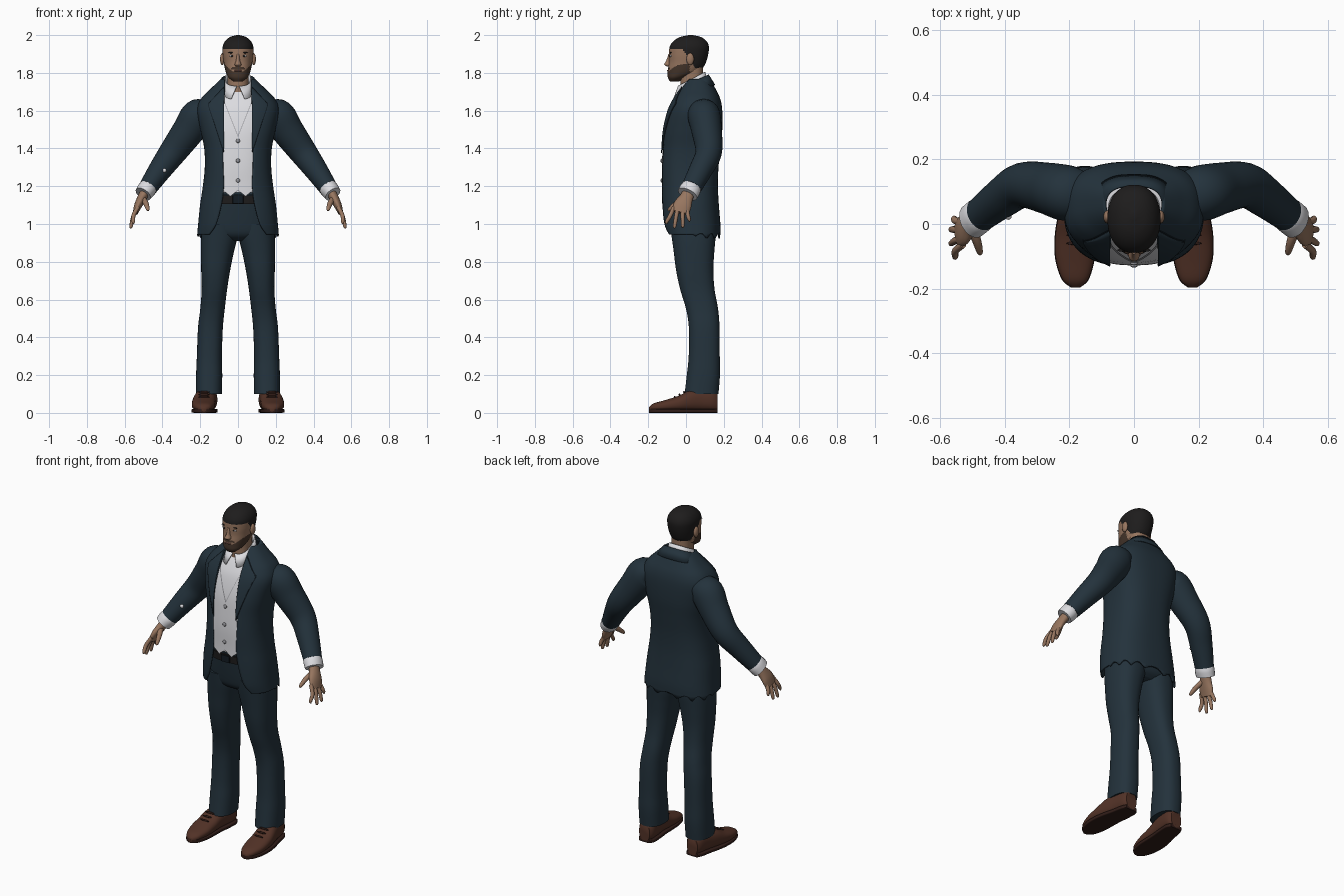
import bpy, bmesh
from math import sin, cos, acos, pi, radians
from mathutils import Vector, Matrix

if "Cube" in bpy.data.objects:
    bpy.data.objects.remove(bpy.data.objects["Cube"])


def material(name, r, g, b):
    m = bpy.data.materials.new(name)
    m.use_nodes = True
    m.diffuse_color = (r, g, b, 1)
    bsdf = next(n for n in m.node_tree.nodes if n.type == 'BSDF_PRINCIPLED')
    bsdf.inputs["Base Color"].default_value = (r, g, b, 1)
    bsdf.inputs["Roughness"].default_value = 0.8
    return m


NAVY = material("navy_suit", .017, .032, .045)
SEAM = material("dark_seam", .006, .011, .016)
WHITE = material("white_shirt", .72, .72, .75)
GREY = material("grey_trim", .3, .3, .32)
SKIN = material("skin", .31, .18, .115)
HAIR = material("black_hair", .013, .012, .012)
BEARD = material("brown_beard", .06, .036, .024)
SHOE = material("brown_leather", .085, .032, .02)
SOLE = material("dark_sole", .03, .012, .009)
LIP = material("lip", .2, .09, .07)


def finish(name, bm, mats, mirror=False, thick=0, rule=None):
    """Turn a bmesh into a smooth object, optionally mirrored or thickened."""
    bmesh.ops.recalc_face_normals(bm, faces=bm.faces)
    for f in bm.faces:
        f.smooth = True
        if rule:
            f.material_index = rule(f.calc_center_median())
    me = bpy.data.meshes.new(name)
    bm.to_mesh(me)
    bm.free()
    me.set_sharp_from_angle(angle=radians(50))
    for m in mats:
        me.materials.append(m)
    ob = bpy.data.objects.new(name, me)
    bpy.context.scene.collection.objects.link(ob)
    if mirror:
        ob.modifiers.new("mirror", 'MIRROR').use_mirror_merge = False
    if thick:
        solid = ob.modifiers.new("thickness", 'SOLIDIFY')
        solid.thickness, solid.offset = thick, 0
    return ob


def spline(rows, n=5):
    """Catmull-Rom resampling of rows of numbers."""
    out = []
    for i in range(len(rows) - 1):
        quad = (rows[max(i - 1, 0)], rows[i], rows[i + 1], rows[min(i + 2, len(rows) - 1)])
        for k in range(n):
            t = k / n
            out.append([b + t * ((c - a) + t * ((2*a - 5*b + 4*c - d) + t * (3*b - a - 3*c + d))) / 2
                        for a, b, c, d in zip(*quad)])
    return out + [list(rows[-1])]


def superellipse(a, p):
    c, s = cos(a), sin(a)
    return (abs(c) ** (2 / p) * (1 if c > 0 else -1), abs(s) ** (2 / p) * (1 if s > 0 else -1))


def skin_rings(name, rings, mats, closed=True, **kw):
    """Bridge rings of points; closed rings also get end caps."""
    bm = bmesh.new()
    vs = [[bm.verts.new(p) for p in r] for r in rings]
    n = len(vs[0])
    for lo, hi in zip(vs, vs[1:]):
        for j in range(n if closed else n - 1):
            k = (j + 1) % n
            bm.faces.new((lo[j], lo[k], hi[k], hi[j]))
    if closed:
        bm.faces.new(vs[0])
        bm.faces.new(vs[-1])
    return finish(name, bm, mats, **kw)


def box_loft(name, rows, mats, p=2.4, axis='z', m=32, n=5, **kw):
    """Rows are (position, a0, a1, b0, b1): the bounds of each section."""
    rings = []
    for t, a0, a1, b0, b1 in spline(rows, n):
        ring = []
        for j in range(m):
            c, s = superellipse(2 * pi * (j + .5) / m, p)
            a, b = (a0 + a1 + c * (a1 - a0)) / 2, (b0 + b1 + s * (b1 - b0)) / 2
            ring.append((a, b, t) if axis == 'z' else (a, t, b))
        rings.append(ring)
    return skin_rings(name, rings, mats, **kw)


def tube(name, rows, mats, m=20, n=5, **kw):
    """Rows are (x, y, z, thickness radius, width radius) along a path."""
    pts = spline(rows, n)
    rings = []
    for i, r in enumerate(pts):
        t = Vector(pts[min(i + 1, len(pts) - 1)][:3]) - Vector(pts[max(i - 1, 0)][:3])
        u = t.cross(Vector((0, 1, 0))).normalized()
        v = u.cross(t).normalized()
        rings.append([Vector(r[:3]) + u * r[3] * cos(a) + v * r[4] * sin(a)
                      for a in (2 * pi * j / m for j in range(m))])
    return skin_rings(name, rings, mats, **kw)


def blob(name, mat, at, size, **kw):
    bm = bmesh.new()
    bmesh.ops.create_uvsphere(bm, u_segments=16, v_segments=10, radius=1,
                              matrix=Matrix.Translation(at) @ Matrix.Diagonal((*size, 1)))
    return finish(name, bm, [mat], **kw)


# Torso shape: height, half width, front, back, half width of the opening
TORSO = spline([
    (.945, .212, -.112, .178, .15), (1, .207, -.124, .178, .115), (1.1, .197, -.128, .17, .088),
    (1.2, .182, -.128, .165, .075), (1.3, .172, -.13, .168, .078), (1.4, .175, -.125, .178, .08),
    (1.5, .195, -.115, .188, .08), (1.6, .213, -.09, .188, .075), (1.66, .193, -.062, .178, .072),
    (1.71, .145, -.03, .155, .07), (1.765, .088, .005, .125, .07)], 6)
POWER = 2.6


def front_y(x, z):
    lo, hi = next(((a, b) for a, b in zip(TORSO, TORSO[1:]) if b[0] >= z), TORSO[-2:])
    t = (z - lo[0]) / (hi[0] - lo[0])
    _, hx, y0, y1, _ = [a + (b - a) * t for a, b in zip(lo, hi)]
    k = max(0, 1 - abs(x / hx) ** POWER) ** (1 / POWER)
    return (y0 + y1) / 2 - k * (y1 - y0) / 2


def open_ring(hx, y0, y1, gap, height, m=72):
    """Ring with a gap at the front; height is a function of angle and y."""
    edge = acos((gap / hx) ** (POWER / 2))
    ring = []
    for j in range(m + 1):
        a = -edge + (pi + 2 * edge) * j / m
        c, s = superellipse(a, POWER)
        y = (y0 + y1 + s * (y1 - y0)) / 2
        ring.append((c * hx, y, height(a, y)))
    return ring


def patch(name, mat, x0, x1, low, high, off, cols=16, rows=16, **kw):
    """Cloth panel lying on the front of the torso between two edge curves."""
    grid = []
    for i in range(cols + 1):
        x = x0 + (x1 - x0) * i / cols
        zs = [low(x) + (high(x) - low(x)) * j / rows for j in range(rows + 1)]
        grid.append([(x, front_y(x, z) - off, z) for z in zs])
    return skin_rings(name, grid, [mat], closed=False, **kw)


# Jacket with open front and ragged back hem
def hem(z):
    return lambda a, y: z + (.03 * abs(sin(7 * a)) - .025 if z < .95 and y > .05 else 0)


skin_rings("jacket", [open_ring(hx, y0, y1, w, hem(z)) for z, hx, y0, y1, w in TORSO],
           [NAVY], closed=False, thick=.008)
tube("jacket_sleeves", [(.15, .09, 1.6, .05, .07), (.205, .095, 1.575, .092, .086),
                        (.265, .11, 1.49, .085, .08), (.345, .12, 1.38, .073, .07),
                        (.41, .08, 1.29, .062, .062), (.475, .03, 1.195, .05, .054)],
     [NAVY], m=28, mirror=True)


# Lapels with a dark edge beneath
def lapel_low(x):
    return 1.38 + (x - .075) * 3.1


def lapel_high(x):
    return 1.725 - (x - .075) * 1.1


patch("lapel_edges", SEAM, .076, .159, lambda x: lapel_low(x) - .012,
      lambda x: max(lapel_high(x) + .004, lapel_low(x)), .006, mirror=True)
patch("lapels", NAVY, .074, .156, lapel_low, lapel_high, .01, mirror=True, thick=.004)


# Collars: tilted rings of (half width, front, back, front height, back height, gap)
def collar(name, mat, levels):
    rings = []
    for hx, y0, y1, zf, zb, gap in levels:
        rings.append(open_ring(hx, y0, y1, gap,
                               lambda a, y: zf + (zb - zf) * (y - y0) / (y1 - y0)))
    skin_rings(name, rings, [mat], closed=False, thick=.006)


collar("jacket_collar", NAVY, [(.122, -.03, .152, 1.69, 1.735, .078), (.088, -.01, .118, 1.73, 1.79, .07)])
collar("shirt_collar", WHITE, [(.08, -.068, .11, 1.66, 1.74, .035), (.067, -.04, .1, 1.73, 1.805, .006)])

# Shirt and waistcoat
box_loft("shirt", [(z, .012 - hx, hx - .012, y0 + .008, y1 - .012)
                   for z, hx, y0, y1, w in TORSO if 1.16 < z < 1.72], [WHITE], p=POWER, n=1, m=48)


def vest_low(x):
    return 1.15 + abs(abs(x) - .04) * .8


def vest_high(x):
    return 1.46 + abs(x) * 2.5


patch("waistcoat_edge", GREY, -.084, .084, lambda x: vest_low(x) - .004,
      lambda x: vest_high(x) + .009, -.005, cols=24)
patch("waistcoat", WHITE, -.084, .084, vest_low, vest_high, -.002, cols=24)
for z in (1.23, 1.335, 1.44):
    blob("waistcoat_button", GREY, (0, front_y(0, z), z), (.011, .006, .011))
blob("sleeve_button", WHITE, (-.39, .024, 1.283), (.011, .011, .011))

# Trousers and belt
box_loft("trouser_hips", [(.91, -.1, .1, -.03, .12), (.94, -.175, .175, -.07, .155),
                          (1, -.19, .19, -.088, .164), (1.16, -.172, .172, -.112, .152)], [NAVY])
box_loft("trouser_legs", [
    (.1, .085, .222, -.008, .172), (.2, .083, .222, .004, .18), (.3, .085, .218, .014, .179),
    (.45, .08, .212, .015, .178), (.55, .07, .2, 0, .17), (.65, .058, .193, -.03, .152),
    (.75, .042, .195, -.052, .145), (.85, .022, .197, -.065, .15), (.93, .003, .196, -.076, .157),
    (1, .002, .19, -.085, .16)], [NAVY], mirror=True)
box_loft("belt", [(1.105, -.182, .182, -.117, .157), (1.15, -.18, .18, -.12, .157)], [HAIR], n=1)
box_loft("belt_buckle", [(1.108, -.028, .028, -.126, -.11), (1.147, -.028, .028, -.126, -.11)],
         [SEAM], p=8, n=1)

# Shoes: position, inner side, outer side, top
FOOT = [(-.196, .168, .194, .03), (-.172, .142, .222, .05), (-.11, .124, .242, .068),
        (-.04, .12, .244, .09), (.02, .118, .235, .12), (.08, .112, .22, .132),
        (.14, .11, .208, .13), (.168, .124, .194, .11)]
box_loft("shoes", [(y, a, b, .008, top) for y, a, b, top in FOOT], [SHOE], axis='y', mirror=True)
box_loft("shoe_soles", [(y, a - .002, b + .002, 0, .022) for y, a, b, top in FOOT],
         [SOLE], p=6, axis='y', mirror=True)
for k in range(3):
    blob("shoe_laces", SOLE, (.18, -.06 + .025 * k, .084 + .013 * k), (.03, .005, .006), mirror=True)

# Shirt cuffs and hands
tube("shirt_cuffs", [(.465, .038, 1.205, .044, .048), (.482, .024, 1.185, .05, .056),
                     (.502, .008, 1.158, .046, .056)], [WHITE], mirror=True)
tube("palms", [(.485, .02, 1.18, .026, .032), (.508, .002, 1.14, .024, .036),
               (.528, -.018, 1.1, .021, .048), (.543, -.03, 1.06, .014, .044)], [SKIN], mirror=True)
for name, y, tip in (("index_fingers", -.064, (.556, -.102, 1.0)), ("middle_fingers", -.042, (.568, -.06, .977)),
                     ("ring_fingers", -.018, (.568, -.017, .98)), ("little_fingers", .004, (.56, .017, 1.012))):
    x, ty, z = tip
    tube(name, [(.53, y, 1.09, .011, .011), (.553, (y + ty) / 2, 1.045, .011, .011),
                (x - .002, ty, z + .012, .009, .009), (x, ty, z, .003, .003)], [SKIN], m=12, mirror=True)
tube("thumbs", [(.507, -.005, 1.14, .015, .016), (.488, -.05, 1.11, .014, .014),
                (.478, -.085, 1.08, .01, .01), (.477, -.094, 1.07, .004, .004)], [SKIN], m=12, mirror=True)


# Head with hair and beard coloured by region
def head_colour(c):
    x, y, z = abs(c.x), c.y, c.z
    hairline = 1.928 if y < -.02 else max(1.828, 1.928 - (y + .02) * 1.5)
    if z > hairline:
        return 1
    jaw = z < 1.808 + max(0, x - .03) * .9
    moustache = x < .034 and 1.817 < z < 1.831
    return 2 if y < .02 and (jaw or moustache) else 0


box_loft("head", [(z, -w, w, y0, y1) for z, w, y0, y1 in (
    (1.755, .026, -.085, -.035), (1.775, .05, -.096, 0), (1.8, .063, -.097, .06),
    (1.83, .071, -.094, .092), (1.86, .076, -.09, .107), (1.9, .081, -.09, .118),
    (1.94, .081, -.086, .121), (1.97, .067, -.064, .107), (1.99, .042, -.03, .078), (2, .008, .015, .035))],
    [SKIN, HAIR, BEARD], p=2.2, m=80, n=8, rule=head_colour)
box_loft("neck", [(1.69, -.06, .06, -.03, .1), (1.76, -.056, .056, -.03, .09),
                  (1.84, -.058, .058, -.03, .09)], [SKIN])
box_loft("nose", [(1.9, -.008, .008, -.093, -.06), (1.865, -.011, .011, -.105, -.06),
                  (1.845, -.018, .018, -.116, -.06), (1.834, -.013, .013, -.102, -.06)], [SKIN], m=16)
blob("mouth", LIP, (0, -.095, 1.811), (.022, .006, .005))
blob("ears", SKIN, (.083, .022, 1.873), (.012, .02, .032), mirror=True)
blob("eyes", WHITE, (.032, -.08, 1.89), (.013, .006, .006), mirror=True)
blob("irises", HAIR, (.032, -.085, 1.89), (.005, .003, .005), mirror=True)
blob("eyebrows", HAIR, (.034, -.081, 1.907), (.018, .005, .0035), mirror=True)
